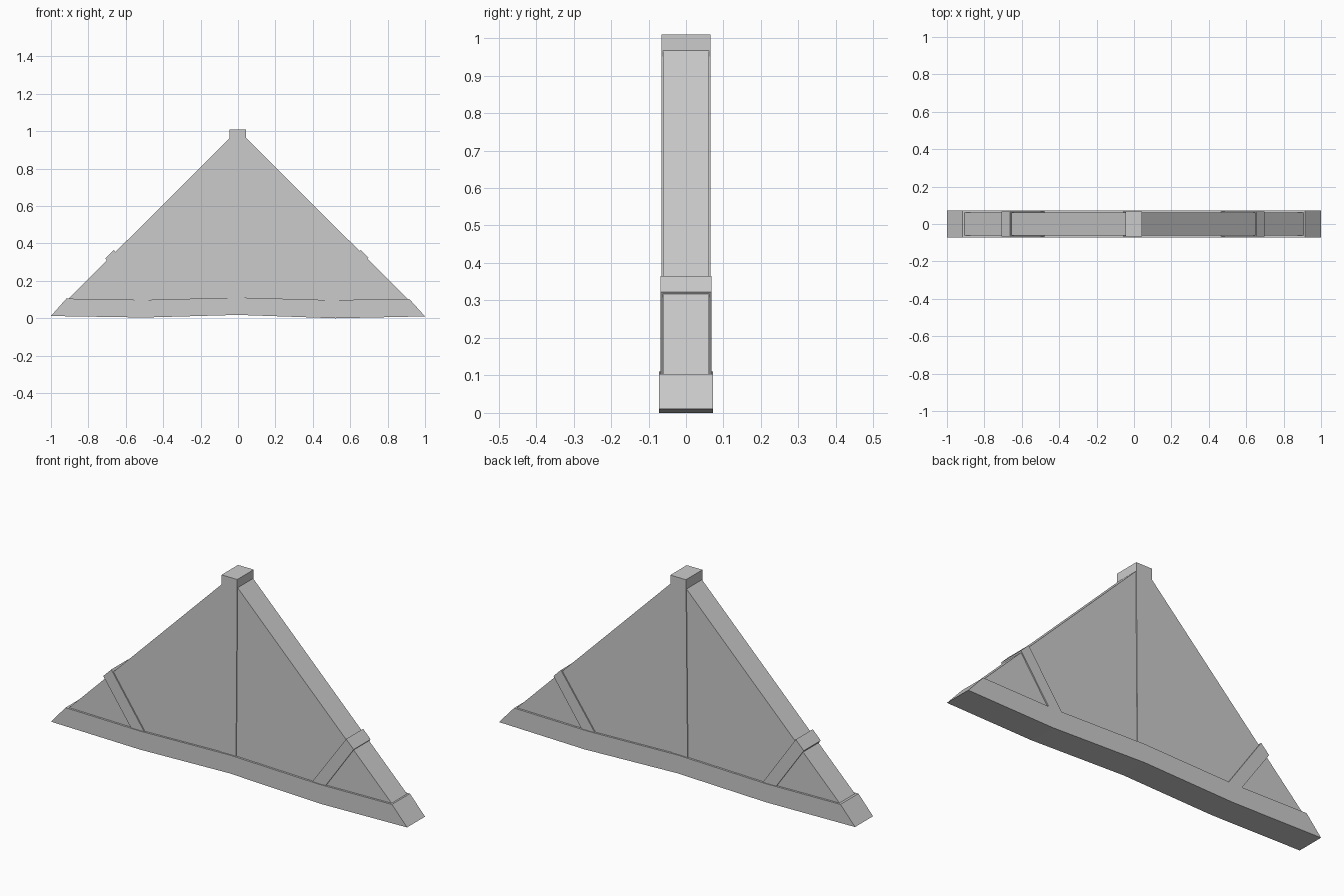
import bpy, bmesh

if "Cube" in bpy.data.objects:
    bpy.data.objects.remove(bpy.data.objects["Cube"])


def slab(name, outline, half_depth):
    """Extrude an x-z outline (counter-clockwise from the front) along y."""
    bm = bmesh.new()
    front = [bm.verts.new((x, -half_depth, z)) for x, z in outline]
    face = bm.faces.new(front)
    ext = bmesh.ops.extrude_face_region(bm, geom=[face], use_keep_orig=True)
    moved = [g for g in ext["geom"] if isinstance(g, bmesh.types.BMVert)]
    bmesh.ops.translate(bm, verts=moved, vec=(0, 2 * half_depth, 0))
    bmesh.ops.recalc_face_normals(bm, faces=bm.faces)
    mesh = bpy.data.meshes.new(name)
    bm.to_mesh(mesh)
    bm.free()
    obj = bpy.data.objects.new(name, mesh)
    bpy.context.collection.objects.link(obj)
    return obj


# Gable infill wall, running up into the post
slab("gable_wall", [(-0.925, 0.085), (0.925, 0.085),
                    (0.04, 0.968), (-0.04, 0.968)], 0.062)

# Slightly warped tie beam with sloped ends
slab("tie_beam", [(-1.0, 0.012), (-0.5, 0.004), (0.0, 0.018), (0.52, 0.0),
                  (1.0, 0.01), (0.915, 0.104), (0.5, 0.097), (0.0, 0.111),
                  (-0.5, 0.098), (-0.918, 0.105)], 0.072)

# Central king post, leaning very slightly at the foot
slab("king_post", [(-0.055, 0.10), (0.035, 0.10),
                   (0.042, 1.01), (-0.046, 1.01)], 0.066)

# Diagonal struts
slab("strut_left", [(-0.548, 0.09), (-0.473, 0.09),
                    (-0.664, 0.365), (-0.709, 0.32)], 0.068)
slab("strut_right", [(0.459, 0.09), (0.534, 0.09),
                     (0.697, 0.323), (0.655, 0.365)], 0.068)
